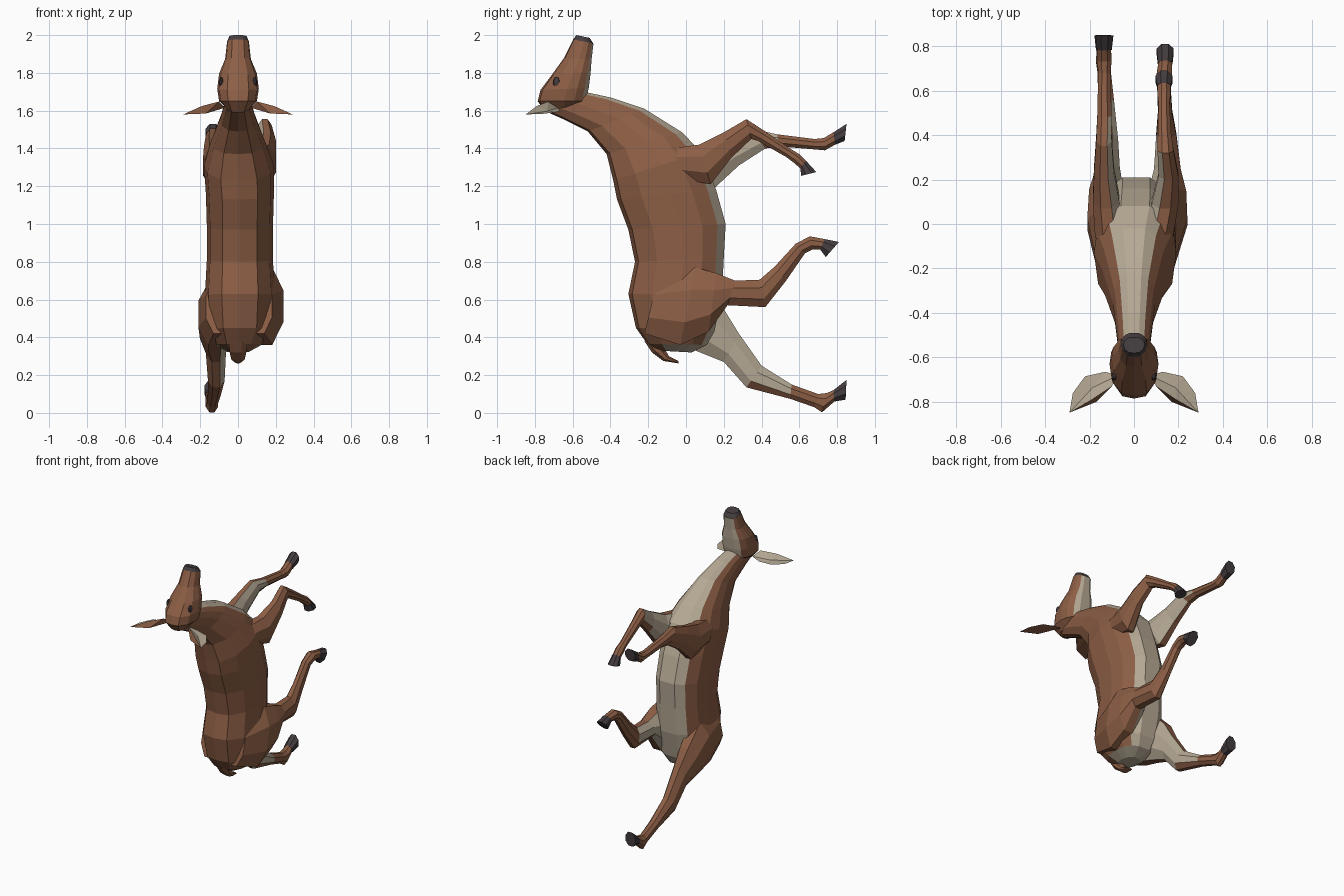
import bpy, bmesh, math
from mathutils import Vector


def material(name, rgb):
    m = bpy.data.materials.new(name)
    m.diffuse_color = (*rgb, 1)
    return m


BROWN, CREAM, DARK = 0, 1, 2
MATS = [material("brown fur", (0.265, 0.113, 0.06)),
        material("cream fur", (0.47, 0.40, 0.30)),
        material("dark hoof", (0.058, 0.046, 0.05))]


def finish(name, bm):
    bmesh.ops.recalc_face_normals(bm, faces=bm.faces)
    me = bpy.data.meshes.new(name)
    bm.to_mesh(me)
    bm.free()
    for m in MATS:
        me.materials.append(m)
    ob = bpy.data.objects.new(name, me)
    bpy.context.collection.objects.link(ob)
    return ob


def loft(name, stations, profile, colour):
    """Station: x, half width, then y, z of the two edges the section spans.
    Profile: (u, v), u across x and v from first edge (-1) to second (1).
    colour(segment, side) gives the material; segment -1 and -2 are the caps."""
    bm = bmesh.new()
    rings = []
    for x, hx, y1, z1, y2, z2 in stations:
        a, b = Vector((0, y1, z1)), Vector((0, y2, z2))
        ring = []
        for u, v in profile:
            p = a.lerp(b, (v + 1) / 2)
            ring.append(bm.verts.new((x + u * hx, p.y, p.z)))
        rings.append(ring)
    n = len(profile)
    for s in range(len(rings) - 1):
        for j in range(n):
            k = (j + 1) % n
            f = bm.faces.new((rings[s][j], rings[s][k], rings[s + 1][k], rings[s + 1][j]))
            f.material_index = colour(s, j)
    bm.faces.new(rings[0]).material_index = colour(-1, 0)
    bm.faces.new(rings[-1]).material_index = colour(-2, 0)
    return finish(name, bm)


# Section of body and head: back at v = -1, flat belly at v = 1
half = [(0, -1), (.52, -.92), (.9, -.5), (1, .1), (.93, .52), (.68, .83), (.35, 1)]
TRUNK = half + [(-u, v) for u, v in half[:0:-1]]
BELLY = (5, 6, 7)
# Eight-sided section of limbs, flat sides facing +x and -x
LIMB = [(math.cos(math.radians(22.5 + 45 * j)) / .924,
         math.sin(math.radians(22.5 + 45 * j)) / .924) for j in range(8)]

# Body and neck, from nape to rump; the underside of the rump is cream
body = [
    (0, .065, -.74, 1.595, -.54, 1.70),
    (0, .075, -.65, 1.555, -.40, 1.67),
    (0, .095, -.52, 1.49, -.22, 1.61),
    (0, .145, -.42, 1.37, -.02, 1.485),
    (.005, .185, -.385, 1.23, .08, 1.38),
    (.01, .18, -.365, 1.13, .16, 1.18),
    (.01, .175, -.305, .97, .21, 1.0),
    (.01, .175, -.27, .80, .20, .82),
    (.01, .185, -.305, .63, .19, .62),
    (.01, .17, -.265, .45, .15, .43),
    (.005, .125, -.205, .365, .11, .36),
    (0, .06, -.15, .33, .03, .32),
]
loft("body", body, TRUNK,
     lambda s, j: CREAM if j in BELLY or s == -2 or (s == 10 and 2 <= j <= 10) else BROWN)

# Head, from poll to muzzle with a dark nose
head = [
    (0, .06, -.74, 1.59, -.56, 1.635),
    (0, .10, -.785, 1.65, -.53, 1.65),
    (0, .11, -.77, 1.71, -.515, 1.72),
    (0, .10, -.71, 1.79, -.505, 1.80),
    (0, .068, -.645, 1.88, -.50, 1.87),
    (0, .058, -.597, 1.978, -.49, 1.955),
    (0, .047, -.58, 2.0, -.51, 1.985),
]
loft("head", head, TRUNK,
     lambda s, j: DARK if s in (5, -2) else CREAM if j in BELLY else BROWN)

# Tail
tail = [
    (0, .045, -.22, .38, -.14, .35),
    (0, .045, -.18, .32, -.11, .335),
    (0, .035, -.12, .275, -.09, .30),
    (0, .015, -.04, .262, -.04, .275),
]
loft("tail", tail, LIMB, lambda s, j: BROWN)


def leg(name, stations, hoof_end, cream_segments):
    """Leg with a cream inner side on its upper segments, and a flared hoof."""
    side = 1 if stations[0][0] > 0 else -1
    inner, lower = ((2, 3, 4), 2) if side > 0 else ((6, 7, 0), 0)

    def colour(s, j):
        if s < 0 or s >= cream_segments or j not in inner:
            return BROWN
        # The last cream segment is brown along its lower edge
        return BROWN if s == cream_segments - 1 and j == lower else CREAM

    loft(name, stations, LIMB, colour)
    x, hx, *edges = stations[-1]
    loft(name + "_hoof", [(x, hx + .003, *edges), hoof_end], LIMB, lambda s, j: DARK)


leg("hind_leg_right", [
    (.11, .07, -.15, .71, -.22, .42),
    (.14, .10, .05, .77, -.03, .36),
    (.15, .085, .16, .74, .12, .43),
    (.15, .06, .26, .70, .22, .57),
    (.145, .045, .39, .705, .42, .56),
    (.14, .032, .47, .775, .53, .70),
    (.135, .03, .58, .895, .63, .845),
    (.135, .035, .655, .935, .67, .865),
    (.14, .03, .735, .92, .71, .865),
], (.14, .038, .81, .905, .74, .825), 4)

leg("hind_leg_left", [
    (-.10, .07, -.14, .70, -.21, .42),
    (-.12, .09, .06, .69, -.06, .36),
    (-.125, .077, .20, .55, .05, .33),
    (-.117, .053, .28, .42, .20, .27),
    (-.115, .044, .40, .25, .32, .135),
    (-.125, .035, .56, .15, .55, .075),
    (-.135, .03, .70, .10, .68, .03),
    (-.138, .033, .745, .105, .72, .003),
    (-.138, .03, .78, .12, .785, .06),
], (-.138, .04, .85, .175, .845, .07), 5)

leg("front_leg_right", [
    (.11, .065, -.08, 1.40, -.02, 1.24),
    (.14, .06, .07, 1.42, .13, 1.21),
    (.155, .045, .20, 1.485, .24, 1.35),
    (.142, .036, .32, 1.555, .345, 1.45),
    (.137, .03, .42, 1.49, .38, 1.44),
    (.135, .025, .55, 1.40, .53, 1.355),
    (.135, .03, .60, 1.37, .57, 1.325),
    (.135, .028, .635, 1.335, .605, 1.295),
], (.135, .038, .69, 1.275, .61, 1.255), 3)

leg("front_leg_left", [
    (-.11, .065, -.08, 1.40, -.02, 1.22),
    (-.125, .06, .07, 1.42, .15, 1.19),
    (-.135, .045, .20, 1.455, .28, 1.31),
    (-.135, .035, .35, 1.505, .42, 1.40),
    (-.133, .032, .48, 1.475, .50, 1.41),
    (-.133, .028, .68, 1.45, .68, 1.395),
    (-.133, .032, .73, 1.455, .735, 1.39),
    (-.133, .03, .78, 1.485, .79, 1.42),
], (-.133, .04, .85, 1.53, .84, 1.44), 4)

# Ears (cream hollow facing up and back, brown outside) and eyes
EAR = [(.07, -.68, 1.615), (.13, -.665, 1.60), (.22, -.685, 1.592), (.275, -.76, 1.583),
       (.29, -.848, 1.58), (.19, -.79, 1.625), (.10, -.73, 1.648)]
for side, label in ((1, "right"), (-1, "left")):
    bm = bmesh.new()
    rim = [bm.verts.new((side * x, y, z)) for x, y, z in EAR]
    for x, y, z, mat in ((.185, -.735, 1.597, CREAM), (.17, -.80, 1.585, BROWN)):
        centre = bm.verts.new((side * x, y, z))
        for i, v in enumerate(rim):
            bm.faces.new((v, rim[(i + 1) % len(rim)], centre)).material_index = mat
    finish("ear_" + label, bm)

    bm = bmesh.new()
    bmesh.ops.create_uvsphere(bm, u_segments=8, v_segments=6, radius=1)
    for f in bm.faces:
        f.material_index = DARK
    eye = finish("eye_" + label, bm)
    eye.location = (side * .089, -.685, 1.75)
    eye.scale = (.012, .02, .028)
